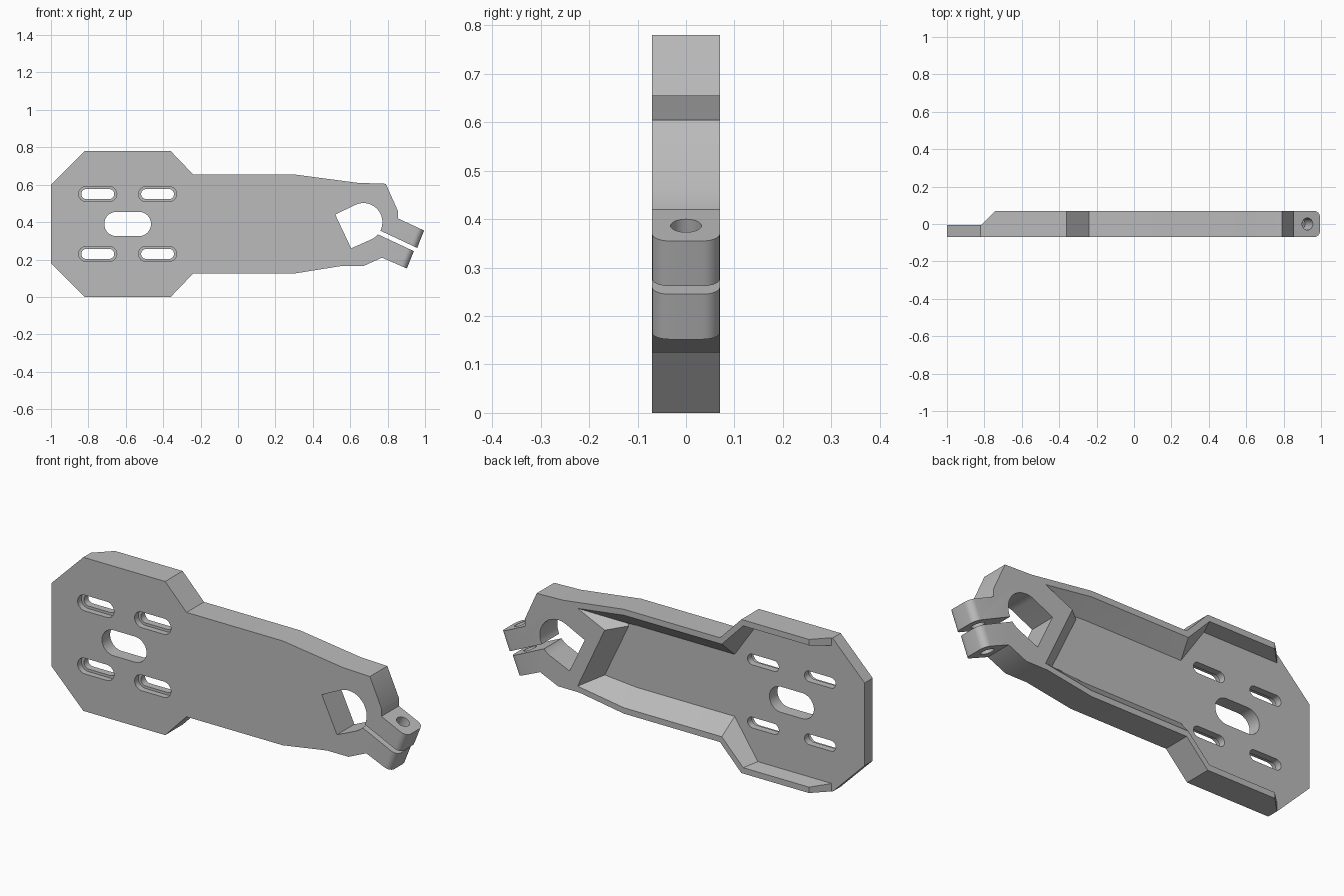
import bpy, bmesh, math
from mathutils import Vector

cube = bpy.data.objects.get("Cube")
if cube:
    bpy.data.objects.remove(cube, do_unlink=True)

HALF, FLOOR = 0.07, -0.005
TILT = math.radians(25)


def loft(name, rings, tip_pairs=(), radius=0):
    """Solid through matching rings of 3D points, optionally rounding rim edges."""
    bm = bmesh.new()
    loops = [[bm.verts.new(p) for p in ring] for ring in rings]
    n = len(loops[0])
    for a, b in zip(loops, loops[1:]):
        for i in range(n):
            j = (i + 1) % n
            bm.faces.new((a[i], a[j], b[j], b[i]))
    bm.faces.new(loops[0][::-1])
    bm.faces.new(loops[-1])
    edges = [bm.edges.get((ring[i], ring[j])) for ring in loops for i, j in tip_pairs]
    if edges:
        bmesh.ops.bevel(bm, geom=edges, offset=radius, segments=6, profile=0.5, affect='EDGES')
    bmesh.ops.recalc_face_normals(bm, faces=bm.faces)
    mesh = bpy.data.meshes.new(name)
    bm.to_mesh(mesh)
    bm.free()
    obj = bpy.data.objects.new(name, mesh)
    bpy.context.collection.objects.link(obj)
    return obj


def at_y(points, y):
    return [(x, y, z) for x, z in points]


def prism(name, points, y0, y1, **kw):
    return loft(name, [at_y(points, y0), at_y(points, y1)], **kw)


def arc(cx, cz, r, start, end, steps=16):
    angles = [start + (end - start) * i / steps for i in range(steps + 1)]
    return [(cx + r * math.cos(a), cz + r * math.sin(a)) for a in angles]


def slot(cx, cz, half_length, r):
    d, q = half_length - r, math.pi / 2
    return arc(cx + d, cz, r, -q, q) + arc(cx - d, cz, r, q, 3 * q)


# Arm outline with split clamp jaws; jaw tips are rounded
outline = [(-1, .18), (-.82, 0), (-.36, 0), (-.24, .125), (.3, .125), (.55, .165),
           (.67, .165), (.77, .21), (.903, .152), (.94, .245), (.73, .343),
           (.738, .365), (.958, .262), (.995, .355), (.855, .42), (.855, .46),
           (.79, .605), (.64, .61), (.3, .655), (-.24, .655), (-.36, .78),
           (-.82, .78), (-1, .6)]
arm = prism("bracket_arm", outline, -HALF, HALF,
            tip_pairs=((8, 9), (12, 13)), radius=.035)
cutters = []

# Recess in the back with sloping walls, leaving a rim and a clamp boss
rim = [(-1.2, .75), (-.37, .75), (-.25, .625), (.3, .625), (.56, .59), (.408, .52),
       (.56, .195), (.3, .155), (-.25, .155), (-.37, .03), (-1.2, .03)]
base = [(-1.2, .74), (-.4, .74), (-.27, .55), (.28, .55), (.33, .547), (.325, .535),
        (.46, .25), (.28, .235), (-.27, .235), (-.4, .04), (-1.2, .04)]
cutters.append(loft("recess", [at_y(base, FLOOR), at_y(rim, HALF), at_y(rim, .1)]))

# Thin plate end with a sloped step
step = [(-1.2, FLOOR), (-.815, FLOOR), (-.74, HALF), (-.71, .1), (-1.2, .1)]
cutters.append(loft("end_step", [[(x, y, z) for x, y in step] for z in (-.1, .9)]))

# Mounting slots with a shallow front counterbore, and the central slot
for x in (-.75, -.43):
    for z in (.23, .55):
        cutters.append(prism("slot_through", slot(x, z, .088, .027), -.1, .1))
        cutters.append(prism("slot_counterbore", slot(x, z, .102, .04), -.1, -.04))
cutters.append(prism("centre_slot", slot(-.59, .39, .125, .065), -.1, .1))

# Clamp bore: round on one side, square on the other
bore = arc(.67, .4, .102, TILT - math.pi / 2, TILT + math.pi / 2, 24)
bore += [(.52, .44), (.605, .26)]
cutters.append(prism("clamp_bore", bore, -.1, .1))

# Bolt hole across both jaws
axis = Vector((math.sin(TILT), 0, math.cos(TILT)))
side = Vector((math.cos(TILT), 0, -math.sin(TILT)))
mid = Vector((.928, 0, .388))
circle = arc(0, 0, .032, 0, math.tau * 23 / 24, 23)
cutters.append(loft("bolt_hole", [[mid + axis * t + side * a + Vector((0, b, 0))
                                   for a, b in circle] for t in (-.4, .2)]))

# Apply all the cuts
for cutter in cutters:
    cutter.hide_render = True
    mod = arm.modifiers.new(cutter.name, 'BOOLEAN')
    mod.operation, mod.solver, mod.object = 'DIFFERENCE', 'EXACT', cutter
bpy.context.view_layer.update()
result = bpy.data.meshes.new_from_object(arm.evaluated_get(bpy.context.evaluated_depsgraph_get()))
arm.modifiers.clear()
arm.data = result
for cutter in cutters:
    bpy.data.objects.remove(cutter, do_unlink=True)

# Plain grey finish
grey = bpy.data.materials.new("plain_grey")
grey.use_nodes = True
grey.diffuse_color = (.5, .5, .5, 1)
grey.node_tree.nodes["Principled BSDF"].inputs["Base Color"].default_value = (.5, .5, .5, 1)
arm.data.materials.clear()
arm.data.materials.append(grey)

bpy.ops.object.select_all(action='DESELECT')
arm.select_set(True)
bpy.context.view_layer.objects.active = arm
bpy.ops.object.shade_smooth_by_angle(angle=math.radians(25))
